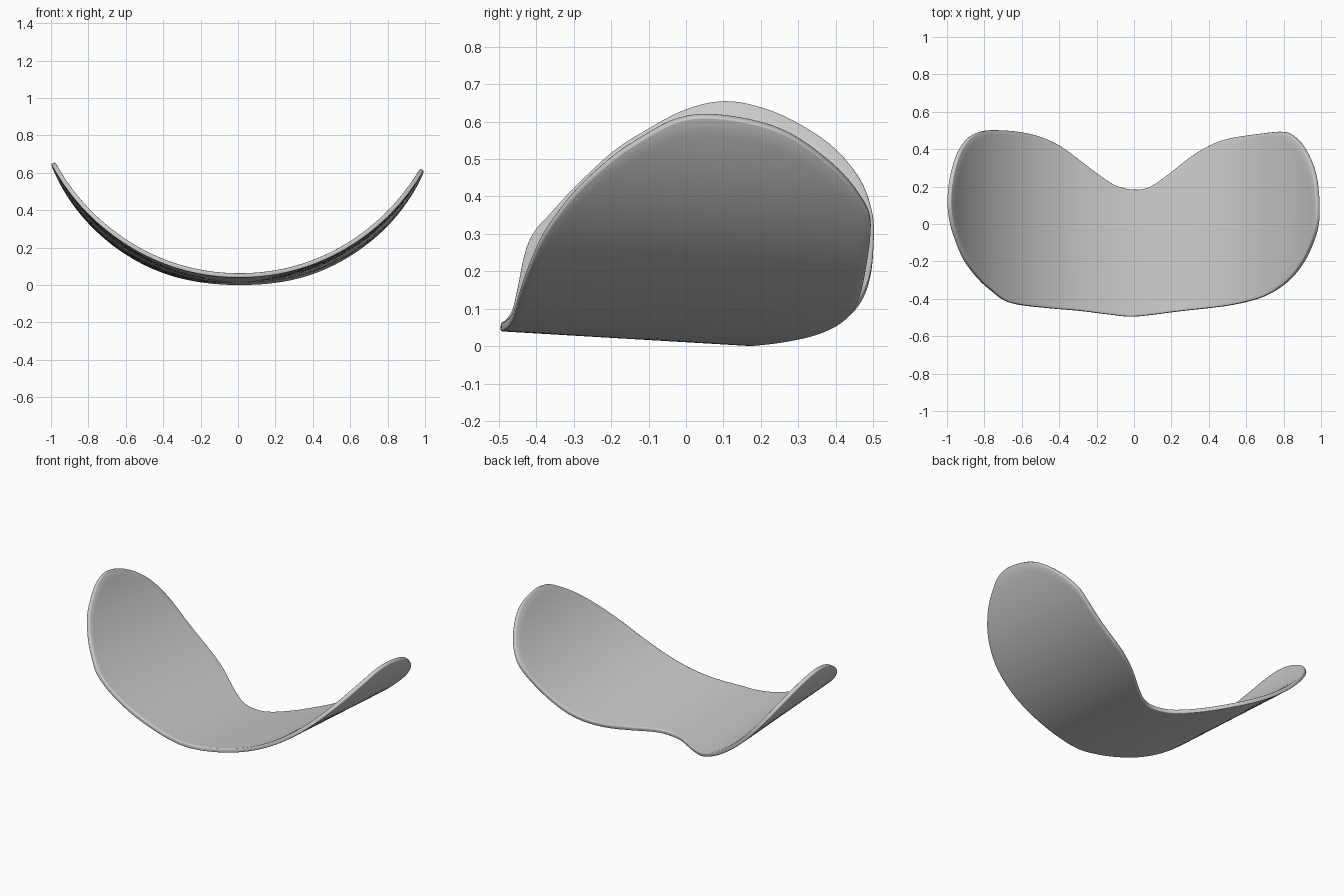
import bpy, bmesh, math
from mathutils import Vector

if "Cube" in bpy.data.objects:
    bpy.data.objects.remove(bpy.data.objects["Cube"])

R, CX, SLOPE, THICK = 1.11, 0.007, 0.0588, 0.024
RINGS, STEPS = 24, 7

# Outline of the shell unrolled flat: (angle round the bend in degrees, y), anticlockwise
right = [(0, -.495), (12.5, -.467), (25.5, -.44), (33.5, -.413), (40.5, -.375),
         (48.3, -.3), (54.9, -.2), (59.4, -.1), (62, -.02), (62.9, .07), (62.1, .2),
         (59.9, .3), (55.5, .4), (51, .462), (46.3, .492), (37.3, .481), (27.4, .456),
         (21.2, .417), (15.4, .353), (9.5, .267), (4.3, .2)]
left = [(0, .182), (-5.3, .203), (-9.9, .257), (-15.6, .337), (-21.5, .415), (-27.4, .463),
        (-34.1, .49), (-41.2, .5), (-47.5, .497), (-53.5, .465), (-58.6, .395),
        (-62.2, .3), (-64.4, .2), (-65, .1), (-63.4, 0), (-60, -.1), (-55.6, -.2),
        (-49, -.3), (-44, -.36), (-39.5, -.408), (-34, -.433), (-24.5, -.451),
        (-15.6, -.465), (-7, -.485)]
pts = [Vector(p) for p in right + left]


def smooth_loop(p, steps):
    """Closed Catmull-Rom curve through the points."""
    out, n = [], len(p)
    for i in range(n):
        a, b, c, d = (p[(i + k) % n] for k in (-1, 0, 1, 2))
        for s in range(steps):
            t = s / steps
            out.append(0.5 * (2 * b + (c - a) * t + (2 * a - 5 * b + 4 * c - d) * t * t
                              + (3 * b - a - 3 * c + d) * t ** 3))
    return out


def bend(p):
    """Roll the flat sheet onto the slightly tilted cylinder."""
    a = math.radians(p.x)
    return (CX + R * math.sin(a), p.y, R * (1 - math.cos(a)) - SLOPE * (p.y - .182))


# Curved shell: concentric rings from the middle out to the rim
outline = smooth_loop(pts, STEPS)
mid = Vector((0, -.1))
bm = bmesh.new()
centre = bm.verts.new(bend(mid))
rings = [[bm.verts.new(bend(mid.lerp(p, r / RINGS))) for p in outline]
         for r in range(1, RINGS + 1)]
n = len(outline)
for i in range(n):
    j = (i + 1) % n
    bm.faces.new((centre, rings[0][i], rings[0][j]))
    for a, b in zip(rings, rings[1:]):
        bm.faces.new((a[i], b[i], b[j], a[j]))
mesh = bpy.data.meshes.new("backrest_shell")
bm.to_mesh(mesh)
bm.free()
shell = bpy.data.objects.new("backrest_shell", mesh)
bpy.context.collection.objects.link(shell)

# Thickness and softly rounded rim
solid = shell.modifiers.new("thickness", 'SOLIDIFY')
solid.thickness = THICK
solid.offset = 1
bevel = shell.modifiers.new("rim", 'BEVEL')
bevel.width = 0.005
bevel.segments = 2
bevel.limit_method = 'ANGLE'
bevel.angle_limit = math.radians(50)

bpy.context.view_layer.objects.active = shell
shell.select_set(True)
bpy.ops.object.shade_smooth_by_angle(angle=math.radians(50))
